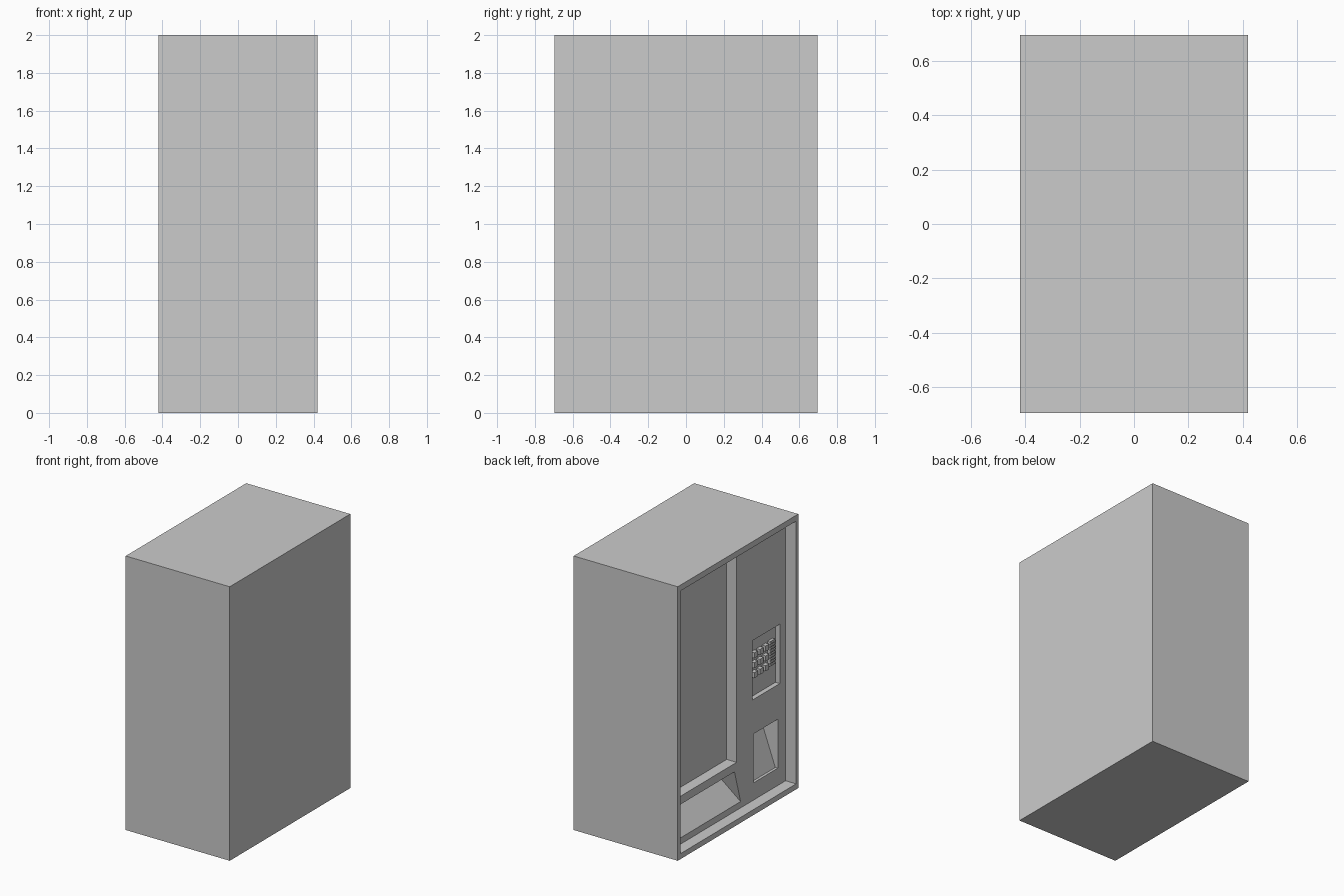
import bpy, bmesh
from mathutils import Vector

if "Cube" in bpy.data.objects:
    bpy.data.objects.remove(bpy.data.objects["Cube"])

# The machine's working face is on -x. Helper coordinates:
# d = depth behind that face, u = distance from the +y edge, z = height
W, L, H = 0.84, 1.39, 2.0
PANEL = 0.085


def P(d, u, z):
    return Vector((d - W / 2, L / 2 - u, z))


def hull(name, pts):
    bm = bmesh.new()
    for p in pts:
        bm.verts.new(P(*p))
    bmesh.ops.convex_hull(bm, input=bm.verts[:])
    bmesh.ops.dissolve_limit(bm, angle_limit=0.01, verts=bm.verts[:], edges=bm.edges[:])
    bmesh.ops.recalc_face_normals(bm, faces=bm.faces[:])
    me = bpy.data.meshes.new(name)
    bm.to_mesh(me)
    bm.free()
    ob = bpy.data.objects.new(name, me)
    bpy.context.collection.objects.link(ob)
    return ob


def box(name, d, u, z):
    return hull(name, [(a, b, c) for a in d for b in u for c in z])


def cut(target, cutter):
    m = target.modifiers.new(cutter.name, 'BOOLEAN')
    m.operation = 'DIFFERENCE'
    m.solver = 'EXACT'
    m.object = cutter
    bpy.context.view_layer.objects.active = target
    bpy.ops.object.modifier_apply(modifier=m.name)
    bpy.data.objects.remove(cutter)


# cabinet with a framed, recessed front panel
cabinet = box("cabinet", (0, W), (0, L), (0, H))
cut(cabinet, box("panel_recess", (-0.05, PANEL), (0.03, 1.365), (0.04, 1.957)))

# display window and keypad recesses
cut(cabinet, box("window_recess", (0.05, 0.165), (0.10, 0.80), (0.39, 1.91)))
cut(cabinet, box("keypad_recess", (0.05, 0.12), (0.985, 1.298), (0.775, 1.208)))

# delivery chute: tapered opening, floor sloping back and up
chute = [(d, u, z) for d in (0.05, PANEL)
         for u, z in ((0.055, 0.086), (0.846, 0.086), (0.776, 0.33), (0.125, 0.33))]
chute += [(0.295, 0.125, 0.33), (0.295, 0.776, 0.33)]
cut(cabinet, hull("chute_recess", chute))

# change return: back wall leaning inward at the top
tray = [(d, u, z) for u in (0.997, 1.275)
        for d, z in ((0.05, 0.166), (0.105, 0.166), (0.235, 0.523), (0.05, 0.523))]
cut(cabinet, hull("return_recess", tray))

# keypad buttons
for r in range(3):
    for c in range(3):
        u, z = 1.035 + 0.065 * c, 1.085 - 0.072 * r
        box("key_button", (0.092, 0.125), (u - 0.02, u + 0.02), (z - 0.02, z + 0.02))

# ribbed side block next to the keys
box("side_block", (0.10, 0.125), (1.205, 1.265), (0.93, 1.11))
for i in range(9):
    z = 0.94 + 0.02 * i
    box("side_block_rib", (0.092, 0.102), (1.208, 1.262), (z - 0.005, z + 0.005))
